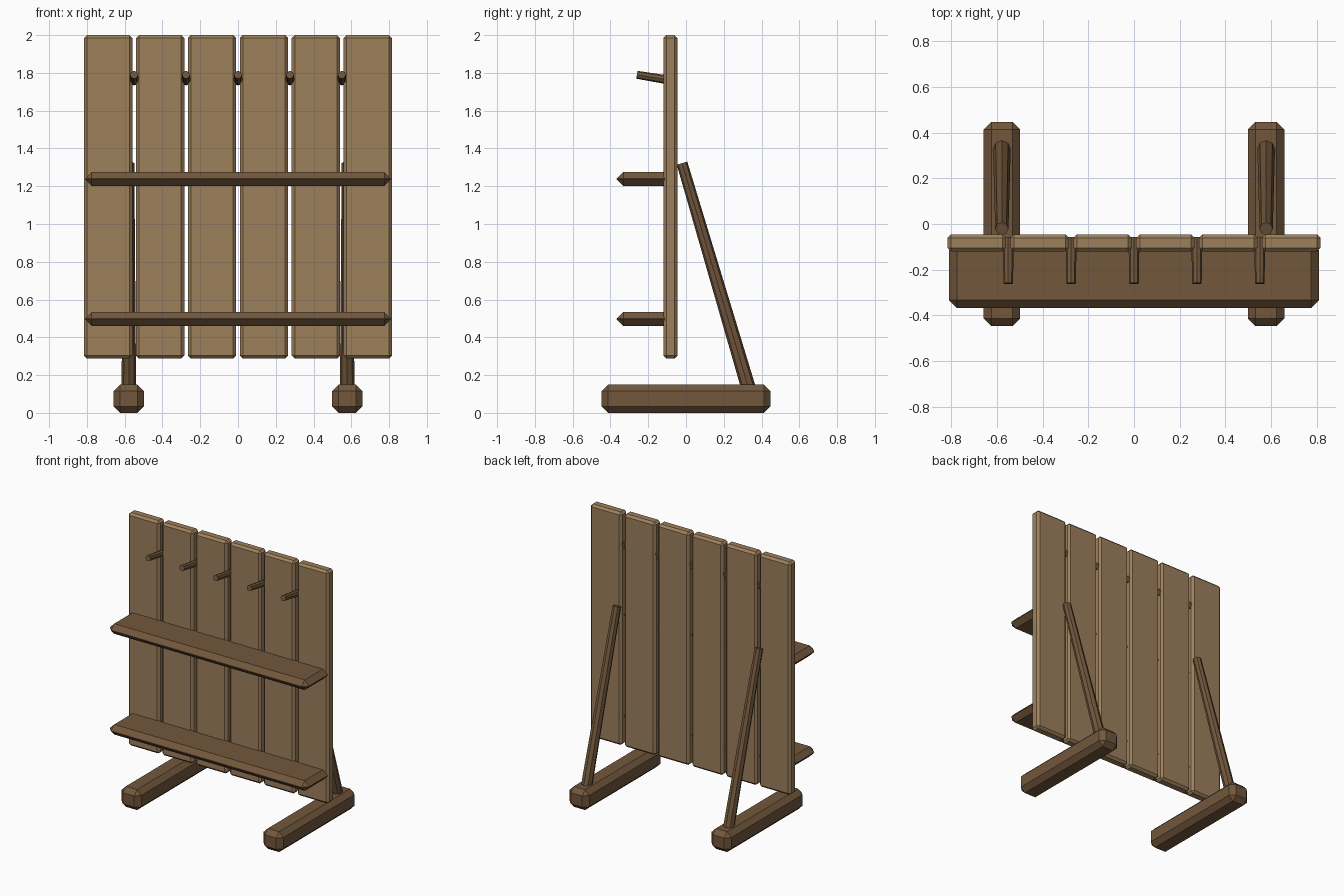
import bpy
import math
from mathutils import Vector

cube = bpy.data.objects.get("Cube")
if cube:
    bpy.data.objects.remove(cube, do_unlink=True)


def make_material(name, color):
    mat = bpy.data.materials.new(name)
    mat.use_nodes = True
    mat.diffuse_color = color
    mat.node_tree.nodes["Principled BSDF"].inputs["Base Color"].default_value = color
    return mat


light_wood = make_material("light_wood", (0.34, 0.215, 0.107, 1))
dark_wood = make_material("dark_wood", (0.168, 0.095, 0.045, 1))


def chamfered_box(name, low, high, chamfer, mat):
    """Box between two corners with single-segment chamfered edges."""
    low, high = Vector(low), Vector(high)
    bpy.ops.mesh.primitive_cube_add(size=1, location=(low + high) / 2)
    obj = bpy.context.object
    obj.name = name
    obj.scale = high - low
    bpy.ops.object.transform_apply(location=False, rotation=False, scale=True)
    bevel = obj.modifiers.new("chamfer", "BEVEL")
    bevel.width = chamfer
    bevel.segments = 1
    obj.data.materials.append(mat)
    return obj


def tapered_rod(name, start, end, r_start, r_end, mat):
    """Eight-sided rod running between two points."""
    start, end = Vector(start), Vector(end)
    axis = end - start
    bpy.ops.mesh.primitive_cone_add(
        vertices=8, radius1=r_start, radius2=r_end, depth=axis.length,
        location=(start + end) / 2)
    obj = bpy.context.object
    obj.name = name
    # Turn the section so flat faces point sideways and forward
    for v in obj.data.vertices:
        v.co.rotate(Vector((0, 0, 1)).rotation_difference(Vector((0, 0, 1))))
    obj.rotation_euler = (math.atan2(-axis.y, axis.z), 0, 0)
    obj.data.materials.append(mat)
    return obj


# Back board: six upright planks
pitch = 0.275
for i in range(6):
    x = (i - 2.5) * pitch
    chamfered_box(f"plank_{i + 1}", (x - 0.128, -0.12, 0.287),
                  (x + 0.128, -0.045, 2), 0.016, light_wood)

# Two shelves with pointed edges
for name, z in (("lower_shelf", 0.497), ("upper_shelf", 1.238)):
    chamfered_box(name, (-0.81, -0.367, z - 0.037),
                  (0.81, -0.08, z + 0.037), 0.035, dark_wood)

# Pegs in the gaps between planks, tilted upwards
for i in range(5):
    x = (i - 2) * pitch
    tapered_rod(f"peg_{i + 1}", (x, -0.06, 1.757), (x, -0.26, 1.79),
                0.024, 0.021, dark_wood)

# Feet and slanted rear braces
for side, s in (("left", 1), ("right", -1)):
    x = s * 0.578
    chamfered_box(f"{side}_foot", (x - 0.08, -0.447, 0),
                  (x + 0.08, 0.447, 0.15), 0.034, dark_wood)
    tapered_rod(f"{side}_brace", (x, 0.346, 0.08), (x, -0.021, 1.322),
                0.039, 0.029, dark_wood)
